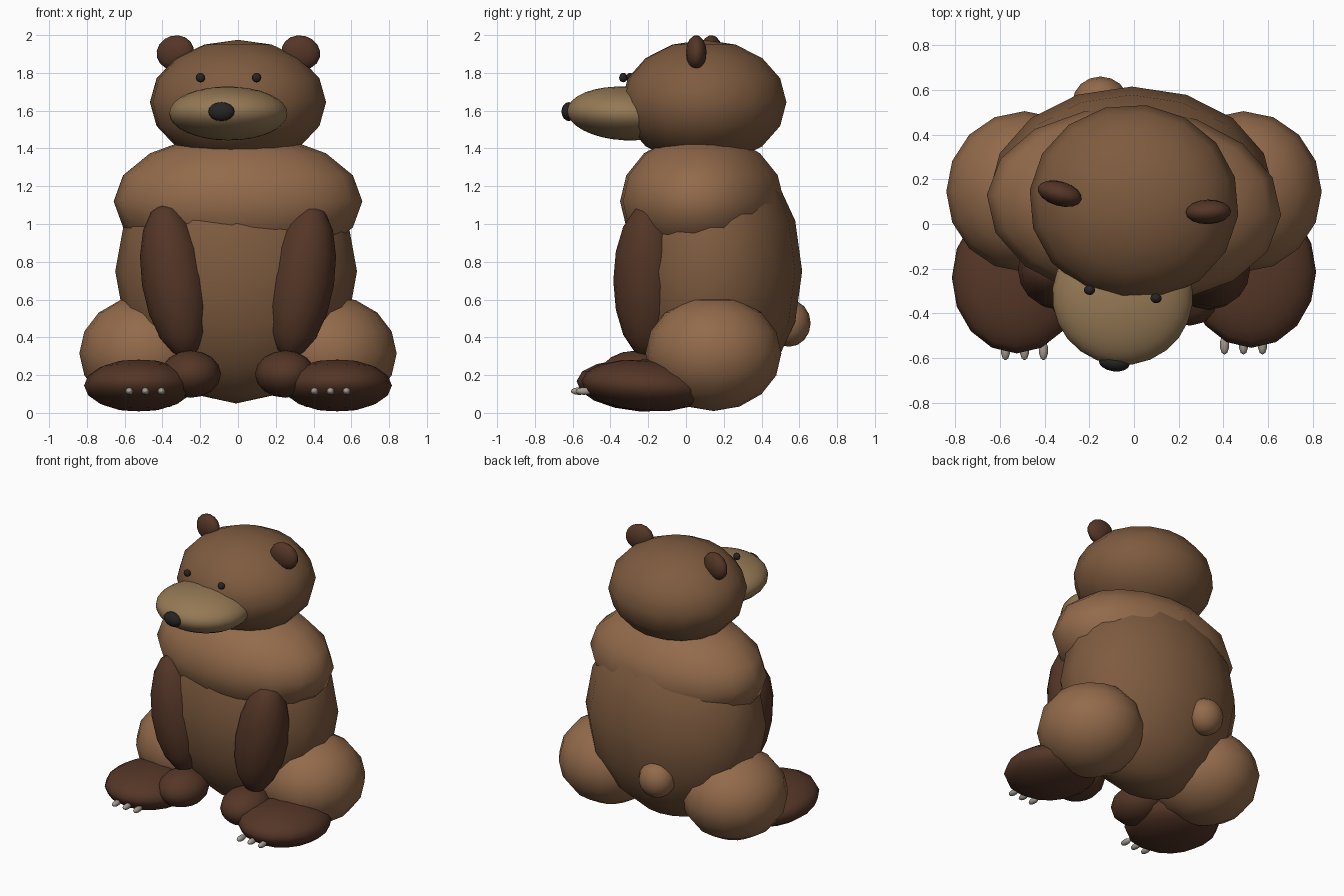
import bpy
from math import radians
from mathutils import Vector, Matrix

if "Cube" in bpy.data.objects:
    bpy.data.objects.remove(bpy.data.objects["Cube"])


def material(name, rgb):
    m = bpy.data.materials.new(name)
    m.diffuse_color = (*rgb, 1)
    m.use_nodes = True
    m.node_tree.nodes["Principled BSDF"].inputs["Base Color"].default_value = m.diffuse_color
    return m


FUR = material("fur", (0.21, 0.105, 0.05))
LIGHT = material("light_fur", (0.29, 0.145, 0.07))
DARK = material("dark_fur", (0.09, 0.037, 0.02))
TAN = material("muzzle_tan", (0.30, 0.19, 0.09))
BLACK = material("black", (0.02, 0.018, 0.016))
CLAW = material("claw", (0.38, 0.33, 0.28))


def blob(name, loc, radii, mat, rot=(0, 0, 0), seg=16, rings=8):
    """Smooth ellipsoid with rotation in degrees."""
    bpy.ops.mesh.primitive_uv_sphere_add(
        segments=seg, ring_count=rings, radius=1, location=loc,
        rotation=[radians(a) for a in rot])
    ob = bpy.context.object
    ob.name = name
    ob.scale = radii
    ob.data.materials.append(mat)
    bpy.ops.object.shade_smooth()
    return ob


# Torso, shoulder ruff and tail
blob("body", (-0.01, 0.13, 0.75), (0.64, 0.485, 0.70), FUR)
blob("shoulders", (0, 0.085, 1.12), (0.66, 0.435, 0.36), LIGHT, (0, 0, -4))
blob("tail", (-0.15, 0.545, 0.475), (0.125, 0.115, 0.125), LIGHT)

# Head group, turned slightly to one side about its centre
YAW = -7
HEAD = Vector((0, 0.095, 1.645))
TURN = Matrix.Rotation(radians(YAW), 3, 'Z')


def on_head(name, off, radii, mat, rot=(0, 0, 0), **kw):
    return blob(name, HEAD + TURN @ Vector(off), radii, mat,
                (rot[0], rot[1], rot[2] + YAW), **kw)


on_head("head", (0, 0, 0), (0.47, 0.44, 0.33), FUR)
on_head("muzzle", (0, -0.42, -0.06), (0.315, 0.31, 0.142), TAN,
        (-3, 0, 0), seg=24, rings=16)
on_head("nose", (0, -0.72, -0.05), (0.07, 0.04, 0.05), BLACK)
for s in (-1, 1):
    on_head("eye", (s * 0.15, -0.412, 0.13), (0.025, 0.022, 0.025), BLACK)
    on_head("ear", (s * 0.335, 0, 0.263), (0.104, 0.055, 0.09), DARK,
            (0, s * 15, s * 9))

# Limbs, mirrored with a small offset on each side
for s in (-1, 1):
    blob("haunch", (s * 0.49, 0.145, 0.315), (0.35, 0.36, 0.305), LIGHT)
    foot_y = -0.24 if s < 0 else -0.215
    blob("foot", (s * 0.525, foot_y, 0.145), (0.29, 0.34, 0.137), DARK,
         (-4, 0, 0))
    blob("arm", (s * 0.335, -0.205, 0.70), (0.175, 0.18, 0.41), DARK,
         (0, s * 9, 0))
    blob("front_paw", (s * 0.25, -0.265, 0.205), (0.16, 0.19, 0.125), DARK)
    for i in (-1, 0, 1):
        blob("claw", (s * 0.49 + i * 0.085, foot_y - 0.325, 0.115),
             (0.021, 0.045, 0.02), CLAW, seg=10, rings=6)
